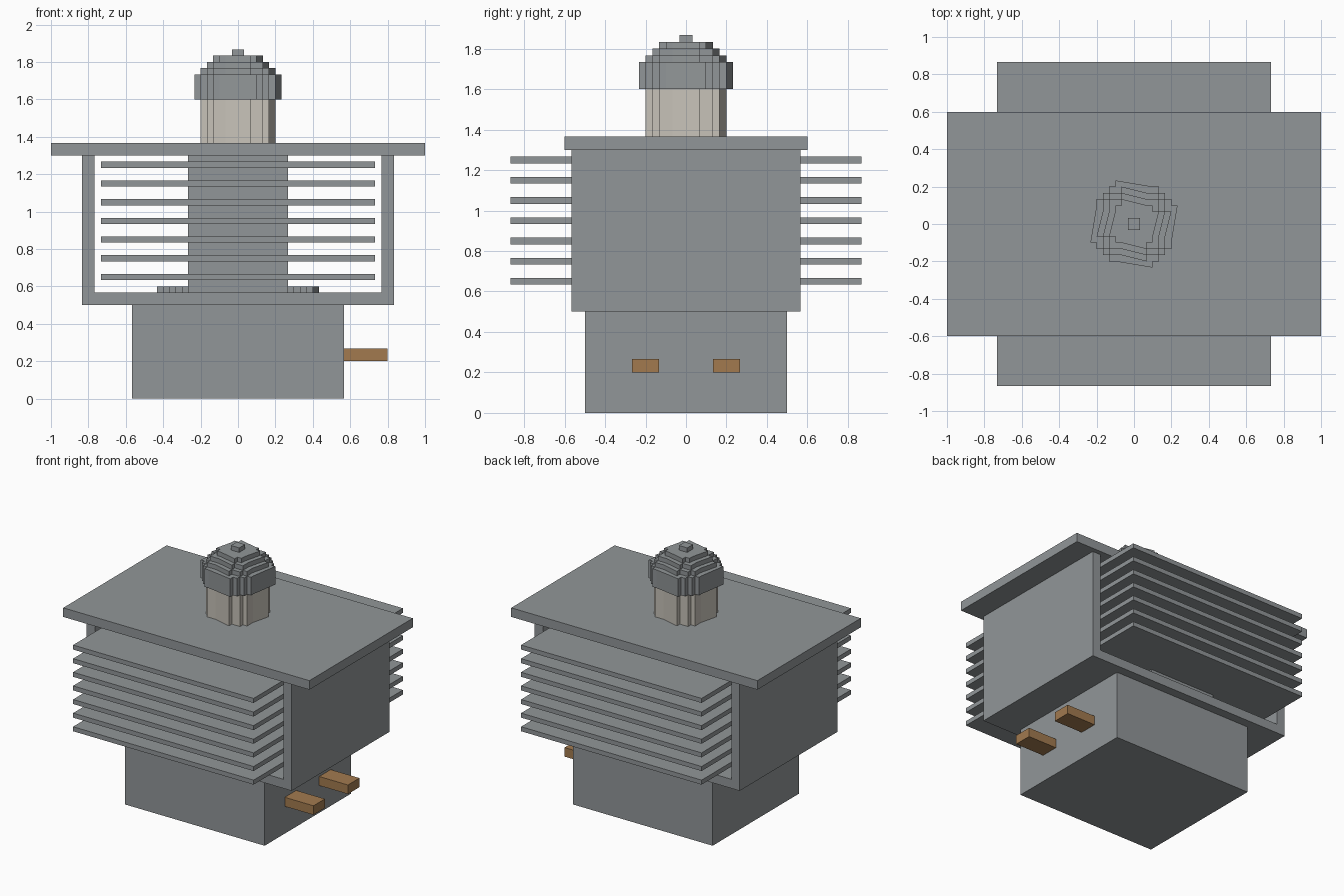
import bpy, bmesh, math

if "Cube" in bpy.data.objects:
    bpy.data.objects.remove(bpy.data.objects["Cube"])

U = 1 / 30  # block size of the stepped grid


def material(name, rgb):
    m = bpy.data.materials.new(name)
    m.diffuse_color = (*rgb, 1)
    m.use_nodes = True
    m.node_tree.nodes["Principled BSDF"].inputs["Base Color"].default_value = m.diffuse_color
    return m


STEEL = material("steel grey", (0.285, 0.305, 0.315))
CERAMIC = material("pale ceramic", (0.57, 0.54, 0.48))
COPPER = material("copper", (0.36, 0.195, 0.078))


def finish(name, bm, mat):
    bmesh.ops.recalc_face_normals(bm, faces=bm.faces)
    me = bpy.data.meshes.new(name)
    bm.to_mesh(me)
    bm.free()
    me.materials.append(mat)
    ob = bpy.data.objects.new(name, me)
    bpy.context.collection.objects.link(ob)
    return ob


def prism(name, pts, z0, z1, mat):
    """Extrude a flat outline (grid units) from z0 to z1."""
    bm = bmesh.new()
    face = bm.faces.new([bm.verts.new((x * U, y * U, z0 * U)) for x, y in pts])
    ext = bmesh.ops.extrude_face_region(bm, geom=[face])["geom"]
    verts = [g for g in ext if isinstance(g, bmesh.types.BMVert)]
    bmesh.ops.translate(bm, vec=(0, 0, (z1 - z0) * U), verts=verts)
    return finish(name, bm, mat)


def box(name, x0, x1, y0, y1, z0, z1, mat=STEEL):
    return prism(name, [(x0, y0), (x1, y0), (x1, y1), (x0, y1)], z0, z1, mat)


def stepped_disc(name, r, z0, z1, mat=STEEL):
    """Disc with a block-stepped rim, made from one quadrant turned four times."""
    w = [math.floor(math.sqrt(r * r - (j + 0.5) ** 2) + 0.5) for j in range(r)]
    quad = []
    for j in range(r - 1):
        if w[j] != w[j + 1]:
            quad += [(w[j], j + 1), (w[j + 1], j + 1)]
    quad.append((w[-1], r))
    if quad[0] == (r, w[-1]):      # corner shared with the previous quadrant
        quad.pop()
    pts = []
    for _ in range(4):
        pts += quad
        quad = [(-y, x) for x, y in quad]
    return prism(name, pts, z0, z1, mat)


# Base housing
box("base_housing", -17, 17, -15, 15, 0, 15)

# Copper terminals on the right side
for s, side in ((-1, "front"), (1, "back")):
    y0, y1 = sorted((s * 4, s * 8))
    box(side + "_terminal", 17, 24, y0, y1, 6, 8, COPPER)

# Open frame: floor, two side walls and overhanging lid
box("frame_floor", -25, 25, -17, 17, 15, 17)
box("left_wall", -25, -23, -17, 17, 15, 39)
box("right_wall", 23, 25, -17, 17, 15, 39)
box("top_plate", -30, 30, -18, 18, 39, 41)

# Core block and the round flange under it
stepped_disc("core_flange", 13, 17, 18)
box("core_block", -8, 8, -15, 15, 17, 39)

# Cooling fins
for i in range(7):
    z = 19 + 3 * i
    box(f"cooling_fin_{i + 1}", -22, 22, -26, 26, z, z + 1)

# Ceramic neck and stepped dome cap
stepped_disc("ceramic_neck", 6, 41, 48, CERAMIC)
for i, (r, z0, z1) in enumerate([(7, 48, 52), (6, 52, 53), (5, 53, 54), (4, 54, 55)]):
    stepped_disc(f"cap_step_{i + 1}", r, z0, z1)
box("cap_tip", -1, 1, -1, 1, 55, 56)
